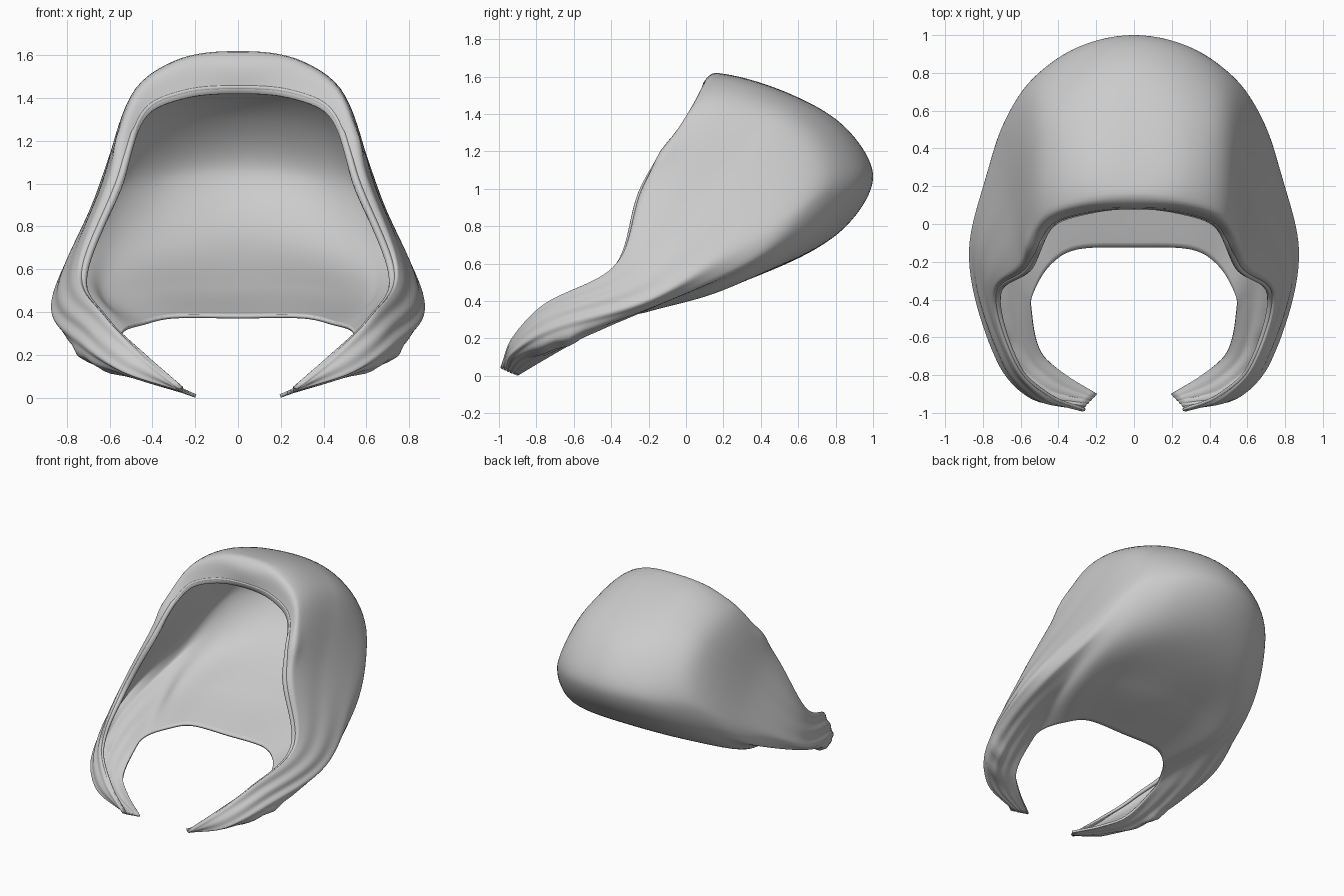
import bpy
import math
from mathutils import Vector

cube = bpy.data.objects.get("Cube")
if cube:
    bpy.data.objects.remove(cube, do_unlink=True)

ACROSS, ALONG = 120, 90


def chord_knots(points):
    """Running length along a point list, scaled to end at one."""
    knots = [0.0]
    for a, b in zip(points, points[1:]):
        knots.append(knots[-1] + (b - a).length)
    return [k / knots[-1] for k in knots]


def spline(points, knots, count):
    """Evenly spaced samples of a smooth curve through the points."""
    last = len(points) - 1
    slopes = []
    for i in range(last + 1):
        a, b = max(i - 1, 0), min(i + 1, last)
        slopes.append((points[b] - points[a]) / (knots[b] - knots[a]))
    result, seg = [], 0
    for k in range(count + 1):
        t = k / count
        while seg < last - 1 and t > knots[seg + 1]:
            seg += 1
        h = knots[seg + 1] - knots[seg]
        s = (t - knots[seg]) / h
        ease = s * s * (3 - 2 * s)
        result.append(points[seg].lerp(points[seg + 1], ease)
                      + slopes[seg] * (h * s * (1 - s) ** 2)
                      - slopes[seg + 1] * (h * s * s * (1 - s)))
    return result


def bump(value, centre, width):
    return math.exp(-((value - centre) / width) ** 2)


# Cross-sections from the face opening, over the outside, to the neck edge
middle = [(0, .08, 1.42), (0, .09, 1.56), (0, .16, 1.62), (0, .55, 1.51), (0, .86, 1.32),
          (0, 1, 1.05), (0, .8, .75), (0, .3, .5), (0, -.12, .37)]
crown = [(.25, .05, 1.4), (.27, .12, 1.58), (.3, .52, 1.48), (.32, .8, 1.28),
         (.33, .92, 1.02), (.35, .7, .7), (.36, .25, .49), (.3, -.13, .37)]
corner = [(.43, -.02, 1.31), (.48, .04, 1.43), (.51, .45, 1.34), (.54, .66, 1.17),
          (.58, .72, .96), (.61, .54, .66), (.6, .2, .46), (.44, -.21, .34)]
flank = [(.54, -.24, 1), (.6, -.2, 1.04), (.66, .1, .95), (.74, .37, .74),
         (.75, .27, .56), (.53, -.35, .31)]
cheek = [(.71, -.38, .57), (.75, -.37, .6), (.87, -.16, .43), (.8, -.25, .34), (.54, -.47, .25)]
strap = [(.6, -.76, .36), (.63, -.76, .38), (.73, -.71, .24), (.66, -.7, .16), (.49, -.68, .13)]
strap_low = [(.43, -.92, .2), (.48, -.93, .2), (.54, -.92, .12), (.36, -.8, .06)]
strap_tip = [(.26, -.99, .05), (.28, -.99, .04), (.2, -.9, .0)]

half = []
for section in (middle, crown, corner, flank, cheek, strap, strap_low, strap_tip):
    points = [Vector(p) for p in section]
    half.append(spline(points, chord_knots(points), ALONG))
mirrored = [[Vector((-p.x, p.y, p.z)) for p in row] for row in reversed(half[1:])]
rows = mirrored + half

# Loft lengthwise through the sections
knots = chord_knots([row[0] + row[ALONG // 2] for row in rows])
columns = [spline([row[j] for row in rows], knots, ACROSS) for j in range(ALONG + 1)]


def surface_normal(i, j):
    du = columns[j][min(i + 1, ACROSS)] - columns[j][max(i - 1, 0)]
    dv = columns[min(j + 1, ALONG)][i] - columns[max(j - 1, 0)][i]
    return du.cross(dv).normalized()


def cloth_fold(p, u, v):
    """Height of gathers on the flanks and lumps on the straps."""
    side = abs(2 * u - 1)
    gather = bump(side, .72, .24) * math.sin(math.pi * v) ** .5
    ripple = math.sin(v * 42 + side * 5) * .006 * gather * (1 - .5 * v)
    lump = .02 * bump(v, .62, .12) * bump(p.y, -.66, .14) * (1 + .5 * math.sin(p.y * 38))
    pinch = .02 * bump(p.z, 1.2, .08) * bump(v, .04, .04) * bump(side, .45, .25)
    return ripple + lump + pinch


verts = []
for i in range(ACROSS + 1):
    for j in range(ALONG + 1):
        p = columns[j][i]
        verts.append(p + surface_normal(i, j) * cloth_fold(p, i / ACROSS, j / ALONG))
stride = ALONG + 1
faces = []
for i in range(ACROSS):
    for j in range(ALONG):
        a = i * stride + j
        faces.append((a, a + stride, a + stride + 1, a + 1))

# Hood cloth
mesh = bpy.data.meshes.new("hood")
mesh.from_pydata(verts, [], faces)
hood = bpy.data.objects.new("hood", mesh)
bpy.context.collection.objects.link(hood)
thickness = hood.modifiers.new("cloth_thickness", "SOLIDIFY")
thickness.thickness = .016
thickness.offset = -1

# Rolled hem around the face opening, tapering into the straps
curve = bpy.data.curves.new("face_hem", "CURVE")
curve.dimensions = "3D"
curve.bevel_depth = .02
curve.bevel_resolution = 3
path = curve.splines.new("POLY")
path.points.add(ACROSS)
for i, point in enumerate(path.points):
    p = verts[i * stride + 1] - surface_normal(i, 1) * .008
    point.co = (p.x, p.y, p.z, 1)
    point.radius = min(1, .25 + p.z * 1.3) * (.9 if p.z < 1.25 else .6)
hem = bpy.data.objects.new("face_hem", curve)
bpy.context.collection.objects.link(hem)

# Plain grey cloth
grey = bpy.data.materials.new("grey_cloth")
grey.use_nodes = True
colour = (.6, .6, .6, 1)
grey.diffuse_color = colour
grey.node_tree.nodes["Principled BSDF"].inputs["Base Color"].default_value = colour
mesh.materials.append(grey)
curve.materials.append(grey)

bpy.ops.object.select_all(action="DESELECT")
hood.select_set(True)
bpy.context.view_layer.objects.active = hood
bpy.ops.object.shade_smooth_by_angle(angle=math.radians(60))
